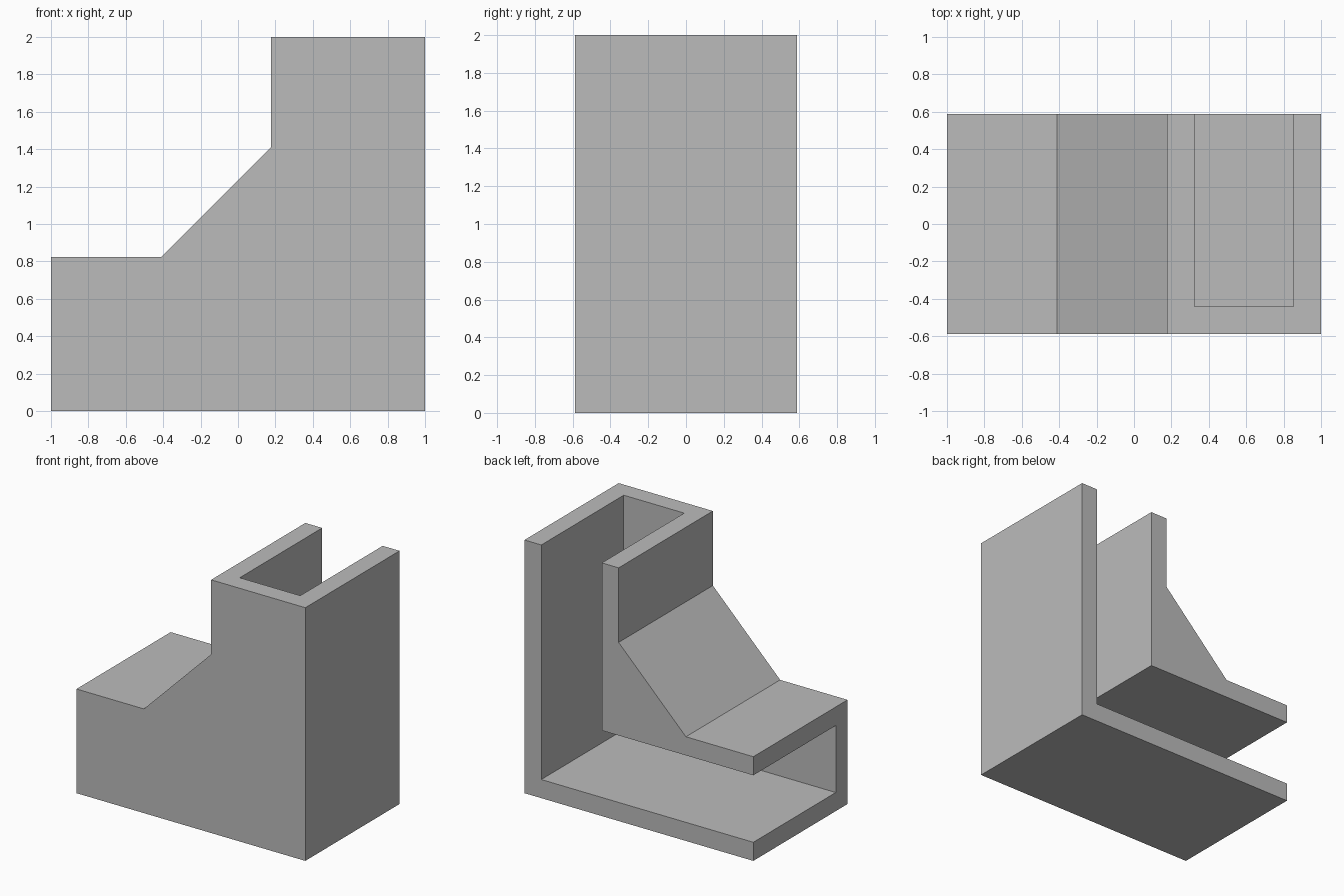
import bpy
import bmesh

cube = bpy.data.objects.get("Cube")
if cube:
    bpy.data.objects.remove(cube, do_unlink=True)

grey = bpy.data.materials.new("plain grey")
grey.use_nodes = True
colour = (0.5, 0.5, 0.5, 1)
grey.diffuse_color = colour
grey.node_tree.nodes["Principled BSDF"].inputs["Base Color"].default_value = colour

HALF_DEPTH = 0.588
WALL = 0.147
ARM = 0.823       # outer width of each arm
CHAMFER = 0.588   # size of the sloped inside corner


def extrude_profile(name, points, y0, y1):
    """Solid made by extruding an x-z outline along y."""
    bm = bmesh.new()
    face = bm.faces.new([bm.verts.new((x, y0, z)) for x, z in points])
    new = bmesh.ops.extrude_face_region(bm, geom=[face])["geom"]
    moved = [v for v in new if isinstance(v, bmesh.types.BMVert)]
    bmesh.ops.translate(bm, verts=moved, vec=(0, y1 - y0, 0))
    bmesh.ops.recalc_face_normals(bm, faces=bm.faces)
    mesh = bpy.data.meshes.new(name)
    bm.to_mesh(mesh)
    bm.free()
    mesh.materials.append(grey)
    obj = bpy.data.objects.new(name, mesh)
    bpy.context.collection.objects.link(obj)
    return obj


inner = 1 - ARM
# Elbow body with a sloped inside corner
outline = [(-1, 0), (1, 0), (1, 2), (inner, 2), (inner, ARM + CHAMFER),
           (inner - CHAMFER, ARM), (-1, ARM)]
body = extrude_profile("elbow_channel", outline, -HALF_DEPTH, HALF_DEPTH)

# L-shaped channel, open at the back, the top and the right end
over = 0.2
channel = [(-1 - over, WALL), (1 - WALL, WALL), (1 - WALL, 2 + over),
           (inner + WALL, 2 + over), (inner + WALL, ARM - WALL),
           (-1 - over, ARM - WALL)]
cutter = extrude_profile("channel_cutter", channel, WALL - HALF_DEPTH, HALF_DEPTH + over)
cutter.hide_render = True
cutter.hide_viewport = True

cut = body.modifiers.new("channel", "BOOLEAN")
cut.operation = "DIFFERENCE"
cut.solver = "EXACT"
cut.object = cutter

# Bake the cut and drop the helper
bpy.context.view_layer.update()
evaluated = body.evaluated_get(bpy.context.evaluated_depsgraph_get())
result = bpy.data.meshes.new_from_object(evaluated)
body.modifiers.clear()
body.data = result
bpy.data.objects.remove(cutter, do_unlink=True)
